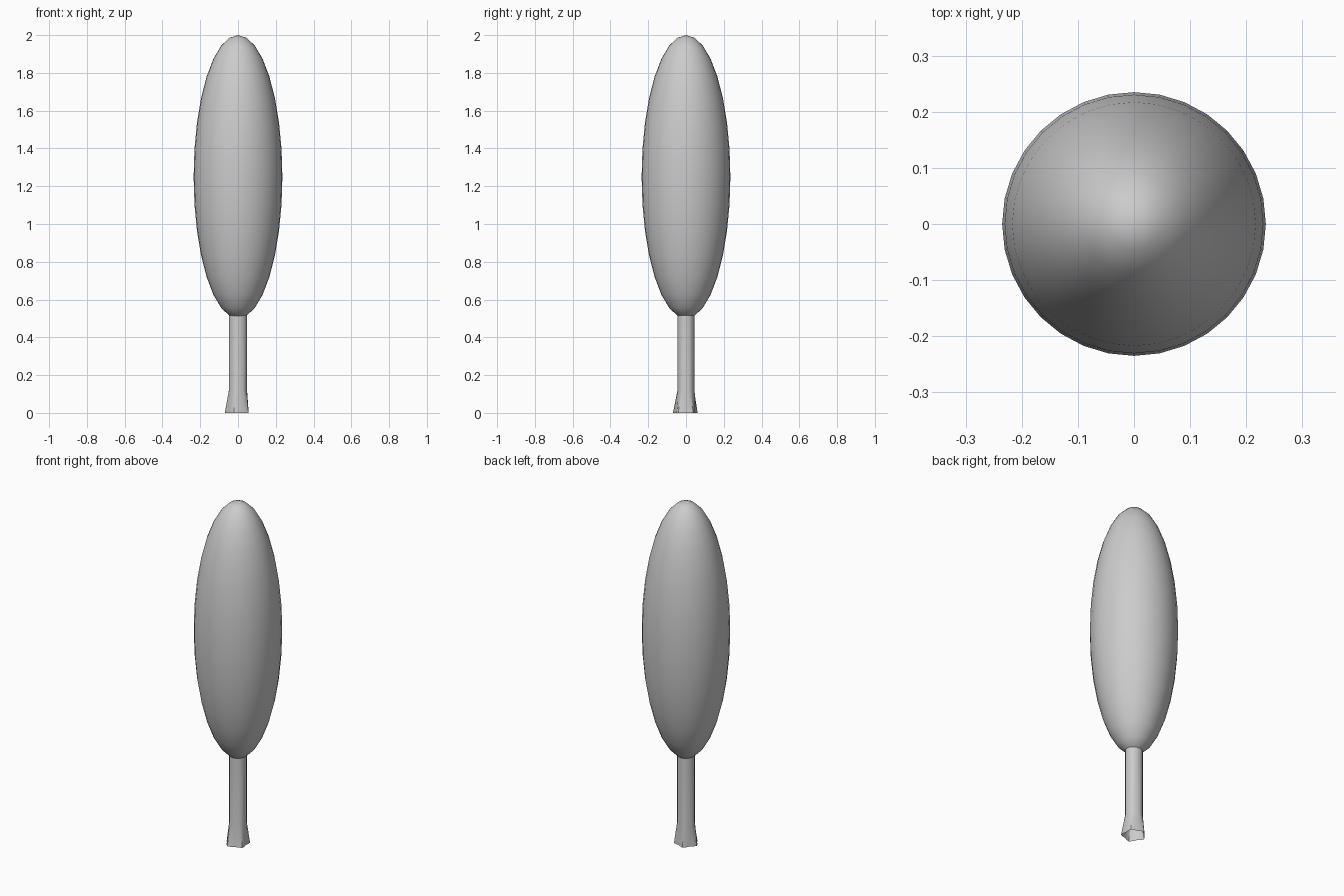
import bpy
import bmesh
from math import cos, sin, pi, radians

cube = bpy.data.objects.get("Cube")
if cube:
    bpy.data.objects.remove(cube, do_unlink=True)

grey = bpy.data.materials.new("plain grey")
grey.use_nodes = True
COLOUR = (0.6, 0.6, 0.6, 1)
grey.diffuse_color = COLOUR
grey.node_tree.nodes["Principled BSDF"].inputs["Base Color"].default_value = COLOUR


def finish(obj, name, angle):
    obj.name = name
    obj.data.materials.clear()
    obj.data.materials.append(grey)
    bpy.ops.object.select_all(action='DESELECT')
    obj.select_set(True)
    bpy.context.view_layer.objects.active = obj
    bpy.ops.object.shade_smooth_by_angle(angle=radians(angle))


# Crown: a tall ellipsoid
bpy.ops.mesh.primitive_uv_sphere_add(segments=32, ring_count=16, radius=1, location=(0, 0, 1.25))
crown = bpy.context.object
crown.scale = (0.235, 0.235, 0.75)
bpy.ops.object.transform_apply(location=False, rotation=False, scale=True)
finish(crown, "crown", 60)

# Trunk: an open tube that flares into uneven root lobes at the ground
SIDES = 20


def root_radius(a):
    return 0.06 + 0.008 * cos(5 * (a - pi)) - 0.004 * sin(a) - 0.002 * cos(a)


def trunk_ring(bm, z, flare):
    ring = []
    for i in range(SIDES):
        a = 2 * pi * i / SIDES
        x, y = 0.048 * cos(a), 0.045 * sin(a)
        r = root_radius(a)
        ring.append(bm.verts.new((x + (r * cos(a) - x) * flare,
                                  y + (r * sin(a) - y) * flare, z)))
    return ring


bm = bmesh.new()
rings = [trunk_ring(bm, z, f) for z, f in ((0, 1), (0.12, 0), (0.6, 0))]
for low, high in zip(rings, rings[1:]):
    for i in range(SIDES):
        j = (i + 1) % SIDES
        bm.faces.new((low[i], low[j], high[j], high[i]))
mesh = bpy.data.meshes.new("trunk")
bm.to_mesh(mesh)
bm.free()
trunk = bpy.data.objects.new("trunk", mesh)
bpy.context.collection.objects.link(trunk)
finish(trunk, "trunk", 40)
